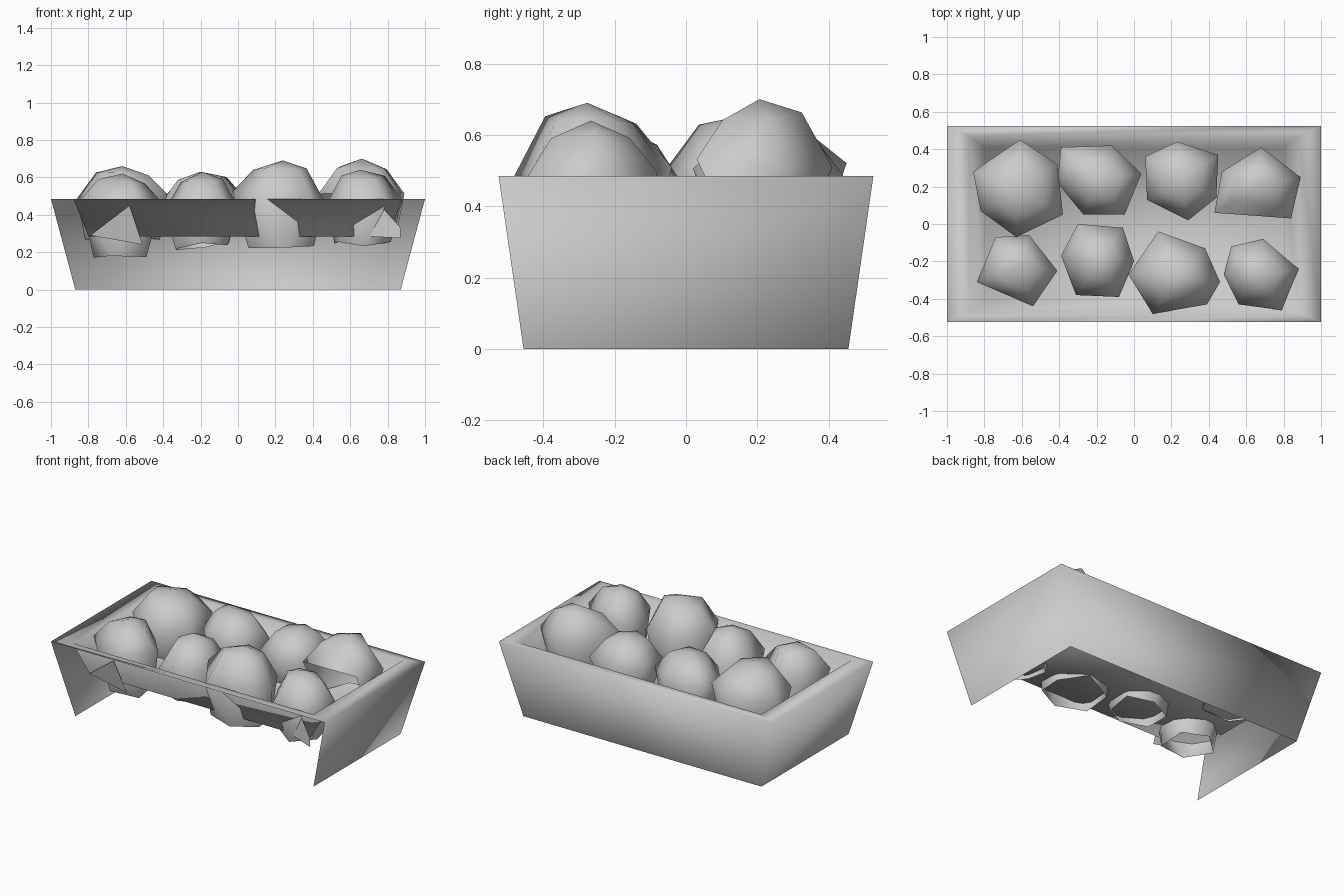
import bpy, bmesh, random
from mathutils import Vector

random.seed(4)
cube = bpy.data.objects.get("Cube")
if cube:
    bpy.data.objects.remove(cube, do_unlink=True)

# One plain grey for everything
grey = bpy.data.materials.new("plain_grey")
grey.use_nodes = True
grey.diffuse_color = (0.6, 0.6, 0.6, 1)
grey.node_tree.nodes["Principled BSDF"].inputs["Base Color"].default_value = (0.6, 0.6, 0.6, 1)


def finish(name, bm):
    """Turn a bmesh into a smooth grey object."""
    for face in bm.faces:
        face.smooth = True
    mesh = bpy.data.meshes.new(name)
    bm.to_mesh(mesh)
    bm.free()
    mesh.materials.append(grey)
    obj = bpy.data.objects.new(name, mesh)
    bpy.context.collection.objects.link(obj)
    return obj


def bridge(bm, lower, upper, skip=()):
    """Join two rings of equal length with quads."""
    n = len(lower)
    for i in range(n):
        if i not in skip:
            j = (i + 1) % n
            bm.faces.new((lower[i], lower[j], upper[j], upper[i]))


# Tray: flared outer walls, flat rim, sloping inner walls and floor; open front and base
bm = bmesh.new()
rings = []
for hx, hy, z in ((0.87, 0.455, 0), (1, 0.525, 0.485), (0.88, 0.47, 0.485), (0.80, 0.41, 0.285)):
    rings.append([bm.verts.new((sx * hx, sy * hy, z))
                  for sx, sy in ((-1, -1), (1, -1), (1, 1), (-1, 1))])
bridge(bm, rings[0], rings[1], skip=(0,))
bridge(bm, rings[1], rings[2])
bridge(bm, rings[2], rings[3])
bm.faces.new(rings[3])
finish("tray", bm)


def rock(name, outline, top, girdle, bottom, open_front=False):
    """Faceted hollow boulder: apex, shoulder ring, wide girdle, narrow open base."""
    pts = [Vector((x, y, 0)) / 100 for x, y in outline]
    n = len(pts)
    mid = sum(pts, Vector()) / n
    bm = bmesh.new()

    def ring(scale, z, jitter, half_step=False):
        out = []
        for i, p in enumerate(pts):
            q = (p + pts[(i + 1) % n]) / 2 if half_step else p
            v = mid + (q - mid) * scale
            v.z = z + random.uniform(-jitter, jitter)
            out.append(bm.verts.new(v))
        return out

    base = ring(0.9, bottom + 0.03, 0.03, True)
    belt = ring(1, girdle, 0.025)
    shoulder = ring(0.58, girdle + (top - girdle) * 0.74, 0.012)
    apex = bm.verts.new((mid.x, mid.y, top))
    bridge(bm, belt, shoulder)
    for i in range(n):
        j = (i + 1) % n
        bm.faces.new((shoulder[i], shoulder[j], apex))
        bm.faces.new((base[i], belt[j], belt[i]))
        bm.faces.new((base[i], base[j], belt[j]))
    bmesh.ops.recalc_face_normals(bm, faces=bm.faces)
    if apex.link_faces[0].normal.z < 0:
        bmesh.ops.reverse_faces(bm, faces=bm.faces)
    if open_front:
        gone = [f for f in bm.faces if f.normal.y < -0.7 and f.normal.z < 0]
        bmesh.ops.delete(bm, geom=gone, context='FACES')
    return finish(name, bm)


# Back row of boulders
rock("back_rock_1", [(-61, 45), (-41, 32), (-38, 5), (-63, -7), (-82, 7), (-86, 28)], 0.66, 0.5, 0.26)
rock("back_rock_2", [(-39, 41), (-12, 42), (4, 27), (-5, 5), (-27, 5), (-41, 22)], 0.63, 0.48, 0.27)
rock("back_rock_3", [(6, 36), (23, 44), (45, 37), (44, 14), (29, 2), (7, 13)], 0.63, 0.49, 0.27)
rock("back_rock_4", [(68, 41), (89, 25), (84, 3), (43, 6), (47, 28)], 0.70, 0.52, 0.27, True)

# Front row of boulders, poking through the trough
rock("front_rock_1", [(-56, -6), (-41, -25), (-54, -44), (-84, -31), (-74, -7)], 0.62, 0.46, 0.16)
rock("front_rock_2", [(-30, 0), (-6, -2), (0, -20), (-8, -39), (-31, -38), (-39, -17)], 0.63, 0.45, 0.2)
rock("front_rock_3", [(13, -4), (38, -13), (46, -31), (39, -43), (10, -48), (-3, -27)], 0.69, 0.5, 0.22)
rock("front_rock_4", [(69, -8), (88, -24), (79, -46), (56, -43), (48, -27), (52, -12)], 0.64, 0.48, 0.23)


def flake(name, corners):
    """Thin broken sheet lying in front of the trough wall."""
    bm = bmesh.new()
    bm.faces.new([bm.verts.new(c) for c in corners])
    finish(name, bm)


# Loose flakes breaking through the front
flake("left_flake", [(0.67, -0.42, 0.285), (0.87, -0.49, 0.275), (0.87, -0.49, 0.33), (0.78, -0.45, 0.43)])
flake("right_flake", [(-0.79, -0.42, 0.29), (-0.51, -0.43, 0.24), (-0.58, -0.47, 0.45)])
